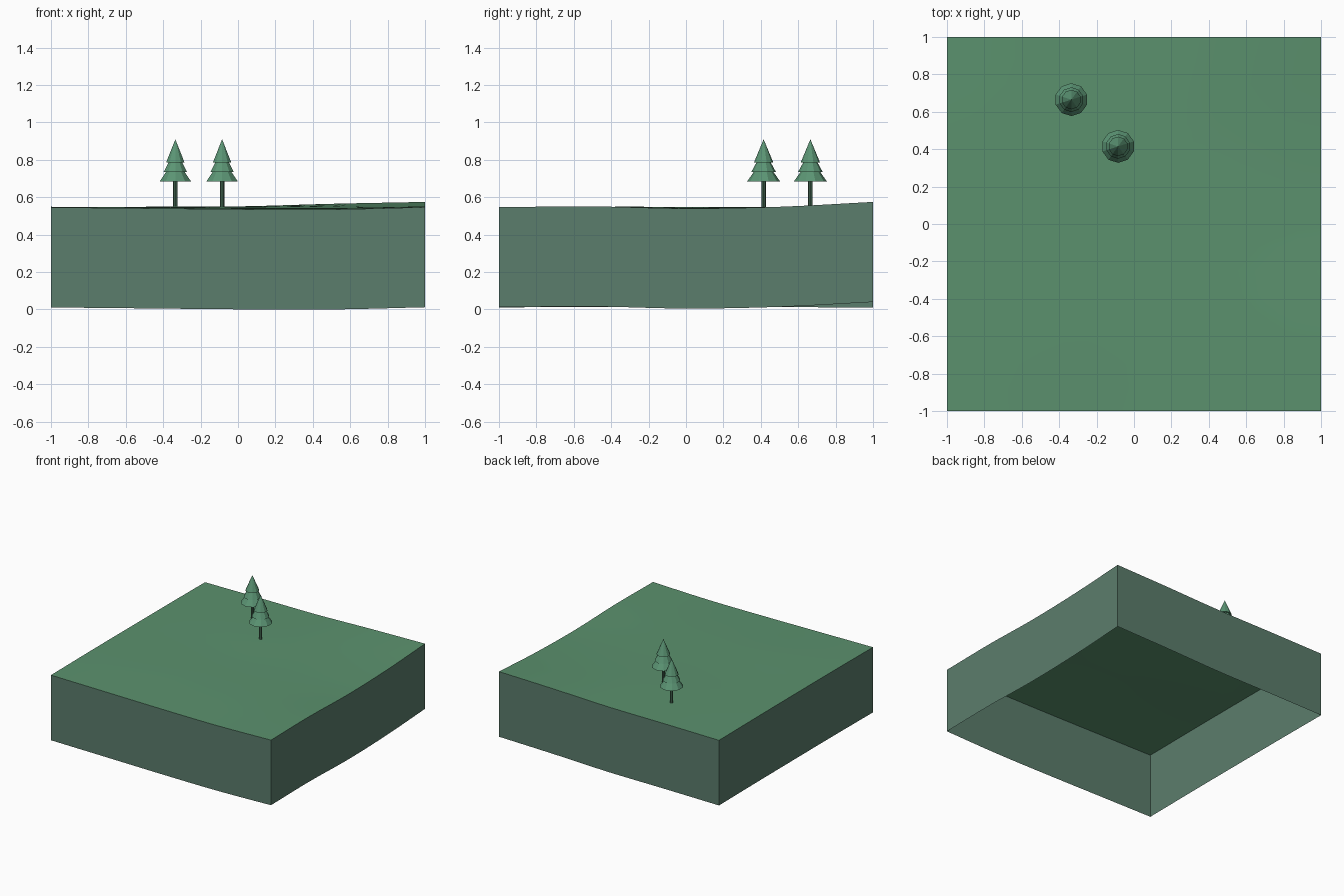
import bpy
import bmesh
import math

cube = bpy.data.objects.get("Cube")
if cube:
    bpy.data.objects.remove(cube, do_unlink=True)


def material(name, rgb):
    m = bpy.data.materials.new(name)
    m.use_nodes = True
    col = (*rgb, 1.0)
    m.diffuse_color = col
    m.node_tree.nodes["Principled BSDF"].inputs["Base Color"].default_value = col
    return m


GRASS = material("grass_green", (0.105, 0.285, 0.155))
EARTH = material("earth_grey_green", (0.105, 0.205, 0.150))
LEAF = material("needle_green", (0.105, 0.300, 0.175))
BARK = material("bark_dark_green", (0.07, 0.16, 0.10))

# Ground heights on a coarse grid, rows from front to back
HEIGHTS = [
    [0.546, 0.541, 0.536, 0.535, 0.547],
    [0.549, 0.548, 0.542, 0.542, 0.551],
    [0.549, 0.546, 0.543, 0.543, 0.540],
    [0.548, 0.549, 0.549, 0.549, 0.549],
    [0.545, 0.549, 0.551, 0.565, 0.575],
]
DEPTH = 0.535
CELLS = 16


def spline(values, t):
    """Smooth interpolation through evenly spaced values, t from 0 to 1."""
    s = t * (len(values) - 1)
    i = min(int(s), len(values) - 2)
    f = s - i
    a, b = values[i], values[i + 1]
    p = values[i - 1] if i else 2 * a - b
    n = values[i + 2] if i + 2 < len(values) else 2 * b - a
    m0, m1 = (b - p) / 2, (n - a) / 2
    return (a + f * m0 + f * f * (3 * (b - a) - 2 * m0 - m1)
            + f ** 3 * (2 * (a - b) + m0 + m1))


def ground(x, y):
    return spline([spline(row, (x + 1) / 2) for row in HEIGHTS], (y + 1) / 2)


def finish(name, bm, mat, angle=None):
    mesh = bpy.data.meshes.new(name)
    bm.to_mesh(mesh)
    bm.free()
    ob = bpy.data.objects.new(name, mesh)
    bpy.context.collection.objects.link(ob)
    mesh.materials.append(mat)
    if angle:
        bpy.ops.object.select_all(action='DESELECT')
        ob.select_set(True)
        bpy.context.view_layer.objects.active = ob
        bpy.ops.object.shade_smooth_by_angle(angle=math.radians(angle))
    return ob


# Rolling ground with a skirt of constant depth, open underneath
bm = bmesh.new()
bmesh.ops.create_grid(bm, x_segments=CELLS, y_segments=CELLS, size=1)
for v in bm.verts:
    v.co.z = ground(v.co.x, v.co.y)
rim = [e for e in bm.edges if e.is_boundary]
skirt = bmesh.ops.extrude_edge_only(bm, edges=rim)["geom"]
for v in skirt:
    if isinstance(v, bmesh.types.BMVert):
        v.co.z -= DEPTH
bmesh.ops.recalc_face_normals(bm, faces=bm.faces)
for f in bm.faces:
    f.material_index = 0 if abs(f.normal.z) > 0.5 else 1
terrain = finish("terrain_block", bm, GRASS, 30)
terrain.data.materials.append(EARTH)


def cone(name, x, y, z0, z1, r0, r1, sides, mat):
    bm = bmesh.new()
    bmesh.ops.create_cone(bm, cap_ends=True, segments=sides,
                          radius1=r0, radius2=r1, depth=z1 - z0)
    bmesh.ops.translate(bm, verts=bm.verts, vec=(x, y, (z0 + z1) / 2))
    return finish(name, bm, mat)


# Tiers of needles: bottom height, top height, bottom radius, top radius
TIERS = [(0.685, 0.76, 0.088, 0.035),
         (0.735, 0.81, 0.066, 0.025),
         (0.785, 0.91, 0.052, 0.0)]


def tree(label, x, y):
    cone(label + "_trunk", x, y, ground(x, y) - 0.01, 0.70, 0.012, 0.012, 8, BARK)
    for i, tier in enumerate(TIERS):
        cone(f"{label}_needles_{i + 1}", x, y, *tier, 10, LEAF)


tree("back_tree", -0.335, 0.665)
tree("front_tree", -0.085, 0.415)
